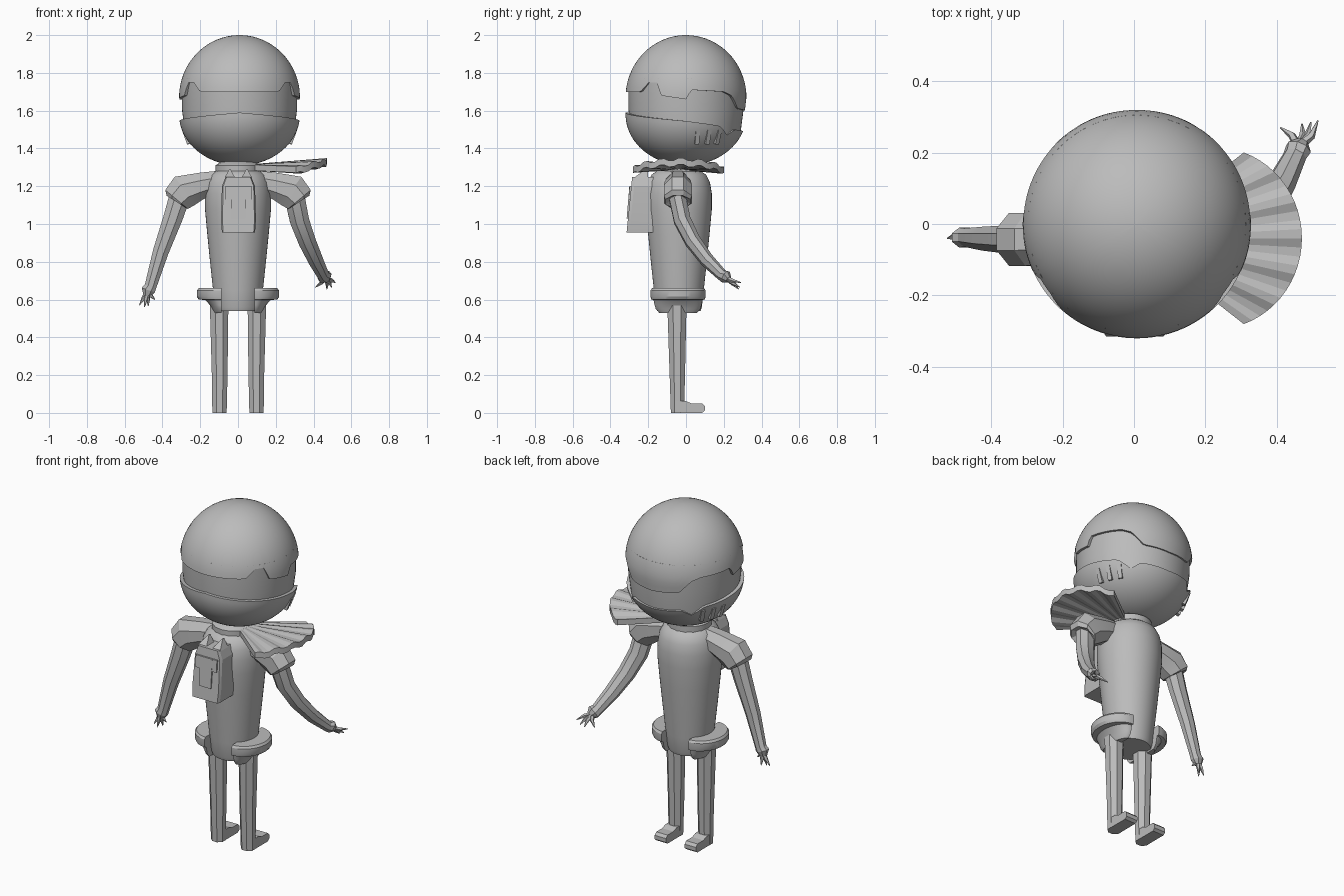
import bpy, bmesh, math
from math import sin, cos, pi, sqrt, radians
from mathutils import Vector as V

if "Cube" in bpy.data.objects:
    bpy.data.objects.remove(bpy.data.objects["Cube"], do_unlink=True)

grey = bpy.data.materials.new("plain grey")
grey.use_nodes = True
grey.diffuse_color = (0.5, 0.5, 0.5, 1)
grey.node_tree.nodes["Principled BSDF"].inputs["Base Color"].default_value = (0.5, 0.5, 0.5, 1)


def loft(name, rings, angle=35, caps=True):
    """Skin closed rings of equal length, capping both ends."""
    bm = bmesh.new()
    rows = [[bm.verts.new(p) for p in ring] for ring in rings]
    n = len(rows[0])
    for a, b in zip(rows, rows[1:]):
        for i in range(n):
            bm.faces.new((a[i], a[(i + 1) % n], b[(i + 1) % n], b[i]))
    if caps:
        bm.faces.new(rows[0][::-1])
        bm.faces.new(rows[-1])
    bmesh.ops.remove_doubles(bm, verts=bm.verts, dist=0.0005)
    bmesh.ops.recalc_face_normals(bm, faces=bm.faces)
    mesh = bpy.data.meshes.new(name)
    bm.to_mesh(mesh)
    bm.free()
    ob = bpy.data.objects.new(name, mesh)
    bpy.context.scene.collection.objects.link(ob)
    mesh.materials.append(grey)
    bpy.ops.object.select_all(action='DESELECT')
    ob.select_set(True)
    bpy.context.view_layer.objects.active = ob
    bpy.ops.object.shade_smooth_by_angle(angle=radians(angle))
    return ob


def oval(cx, cy, z, rx, ry, n=48, turn=0.0):
    return [V((cx + rx * cos(turn + 2 * pi * i / n), cy + ry * sin(turn + 2 * pi * i / n), z)) for i in range(n)]


def tube(name, path, sizes, n=8, ref=(0, 1, 0), angle=20):
    """Loft ovals across a path; each size is (across, along ref)."""
    pts = [V(p) for p in path]
    rings = []
    for i, p in enumerate(pts):
        t = (pts[min(i + 1, len(pts) - 1)] - pts[max(i - 1, 0)]).normalized()
        u = V(ref)
        u = (u - t * u.dot(t)).normalized()
        v = t.cross(u)
        a, b = sizes[i]
        rings.append([p + v * a * cos(2 * pi * (k + .5) / n) + u * b * sin(2 * pi * (k + .5) / n) for k in range(n)])
    return loft(name, rings, angle)


def box(name, x0, x1, y0, y1, z0, z1, slope=0.0):
    """Block whose upper front edge leans back by slope."""
    return loft(name, [[V((x0, y0 + s, z)), V((x1, y0 + s, z)), V((x1, y1, z)), V((x0, y1, z))]
                       for z, s in ((z0, 0), (z1, slope))])


def step(knots, d):
    for (a, za), (b, zb) in zip(knots, knots[1:]):
        if d <= b:
            return za + (zb - za) * (d - a) / (b - a)
    return knots[-1][1]


# Head: wavy-edged cap, inner band and lower bowl with a tilted rim
CAP = [(0, 1.7), (41, 1.7), (51, 1.75), (60, 1.75), (66, 1.68), (90, 1.66),
       (95, 1.71), (129, 1.7), (139, 1.68), (151, 1.61), (180, 1.6)]
RIM = [(0, 1.59), (90, 1.545), (125, 1.52), (138, 1.47), (148, 1.5), (180, 1.49)]
SEG = 120
CX = 0.008


def cap_r(z):
    if z < 1.67:
        return 0.32 - (1.67 - z) * 0.12
    return 0.32 * sqrt(max(0, 1 - ((z - 1.67) / 0.33) ** 2))


def bowl_r(z):
    return 0.32 * sqrt(max(0, 1 - (max(0, 1.58 - z) / 0.27) ** 2))


def head_ring(knots, end, radius, t, inset=0.0):
    ring = []
    for i in range(SEG):
        d = 360 * i / SEG
        edge = step(knots, min(d, 360 - d))
        z = edge + (end - edge) * sin(t * pi / 2)
        r = radius(z) - inset
        ring.append(V((CX + r * sin(radians(d)), -r * cos(radians(d)), z)))
    return ring


for part, knots, end, radius in (("head_cap", CAP, 2.0, cap_r), ("head_bowl", RIM, 1.31, bowl_r)):
    rows = [head_ring(knots, end, radius, 0, 0.025)]
    rows += [head_ring(knots, end, radius, k / 20) for k in range(20)]
    rows.append([V((CX + p.x * .02, p.y * .02, end)) for p in rows[-1]])
    loft(part, rows)
loft("head_band", [oval(CX, 0, z, r, r, 64) for z, r in ((1.43, .24), (1.47, .287), (1.6, .304), (1.77, .305), (1.8, .25))])

# Small clasp tabs low on the back of the head
for side in (1, -1):
    for deg in (12, 24, 36):
        c, s = cos(radians(deg)), sin(radians(deg))
        tube("clasp_tab", [(CX + side * r * c, r * s, z) for r, z in ((.272, 1.425), (.3, 1.5))],
             [(.014, .016)] * 2, 4, (-side * s, c, 0))

# Torso, neck
PROFILE = [(.54, .115), (.56, .122), (.65, .132), (.8, .148), (.95, .163), (1.08, .175),
           (1.16, .175), (1.22, .165), (1.26, .145), (1.285, .11), (1.295, .06)]
loft("torso", [oval(0, -.038, z, r, r) for z, r in PROFILE], 40)
loft("neck", [oval(0, -.035, z, r, r, 16) for z, r in ((1.26, .12), (1.31, .12), (1.33, .09))])

# Fan-shaped pleated collar over one shoulder
top, under = [], []
STEPS = 24
rings = []
for i in range(STEPS + 1):
    q = -1 + 2 * i / STEPS
    a = radians(38 * q)
    reach = 0.39 + 0.08 * (1 - q * q)
    rise = 0.045 * (1 - q * q) + 0.006 * (-1) ** (i // 2)
    d = V((cos(a), sin(a), 0))
    c = V((0, -.04, 0))
    rings.append([c + d * .05 + V((0, 0, 1.285)), c + d * reach + V((0, 0, 1.265 + rise)),
                  c + d * reach + V((0, 0, 1.298 + rise)), c + d * .05 + V((0, 0, 1.315))])
loft("collar_fan", rings, 10)

# Hips, legs and feet
for s in (1, -1):
    side = "left" if s > 0 else "right"
    rings = []
    for z, rx, ry in ((.53, .04, .10), (.55, .05, .118), (.57, .06, .124), (.598, .085, .13),
                      (.6, .12, .142), (.615, .13, .146), (.648, .13, .146), (.66, .12, .138)):
        rings.append([V((s * (.088 + rx * sin(pi * k / 20)), -.042 - ry * cos(pi * k / 20), z)) for k in range(21)])
    loft(side + "_hip_guard", rings, 30)
    tube(side + "_leg", [(s * .098, -.045, 0), (s * .097, -.046, .2), (s * .1, -.048, .57)],
         [(.041, .038), (.045, .044), (.053, .055)], 8)
    outline = ((-.05, 0), (.085, 0), (.1, .012), (.1, .035), (.085, .05), (.03, .05), (.0, .062), (-.05, .062))
    loft(side + "_foot", [[V((s * (.098 + w), y, z)) for y, z in outline] for w in (-.037, .037)], 20)
    # Puffed sleeve, flaring towards a slanted cuff
    rings = []
    for (x0, z0), (x1, z1), ry in (((.12, 1.28), (.14, 1.15), .06), ((.2, 1.272), (.185, 1.13), .068),
                                   ((.335, 1.25), (.23, 1.1), .074), ((.385, 1.18), (.265, 1.08), .074),
                                   ((.378, 1.15), (.275, 1.085), .066), ((.35, 1.15), (.29, 1.11), .045)):
        cx, cz, dx, dz = (x0 + x1) / 2, (z0 + z1) / 2, (x0 - x1) / 2, (z0 - z1) / 2
        k = 1 / cos(pi / 8)
        rings.append([V((s * (cx + dx * k * cos(pi * (j + .5) / 4)), -.043 + ry * k * sin(pi * (j + .5) / 4),
                         cz + dz * k * cos(pi * (j + .5) / 4))) for j in range(8)])
    loft(side + "_sleeve", rings, 20)


def fingers(side, wrist, tips):
    for tip in tips:
        w, t = V(wrist), V(tip)
        mid = w.lerp(t, .5) + (t - w).cross(V((0, 0, 1))) * .12
        tube(side + "_finger", [w, mid, t], [(.014, .014), (.011, .011), (.002, .002)], 5, (.3, .9, .2))


# Right arm hangs down, left arm swings back
tube("right_arm", [(-.31, -.043, 1.14), (-.345, -.043, 1.03), (-.41, -.041, .85), (-.463, -.038, .67), (-.475, -.038, .65), (-.48, -.038, .62)],
     [(.06, .046), (.055, .042), (.045, .036), (.034, .028), (.04, .03), (.022, .018)])
fingers("right", (-.48, -.038, .64), [(-.522, -.04, .57), (-.495, -.05, .56), (-.475, -.025, .565), (-.44, -.04, .6)])
tube("left_arm", [(.3, -.045, 1.14), (.325, -.02, 1.02), (.365, .035, .91), (.41, .11, .81), (.45, .19, .73), (.46, .21, .72), (.47, .225, .705)],
     [(.058, .048), (.055, .048), (.05, .044), (.043, .038), (.034, .03), (.04, .034), (.022, .02)])
fingers("left", (.46, .215, .712), [(.515, .29, .69), (.495, .285, .665), (.47, .28, .655), (.41, .27, .665)])

# Backpack with raised panel, clips and pointed top flaps
outline = ((-.085, .955), (.09, .955), (.095, 1.02), (.09, 1.2), (.07, 1.25), (-.065, 1.25), (-.085, 1.2), (-.09, 1.02))
loft("backpack", [[V((x * w, y + (z - 1.1) * lean, z)) for x, z in outline]
                  for y, w, lean in ((-.3, .92, .1), (-.285, 1, .1), (-.17, 1, 0))], 20)
box("backpack_panel", -.037, .041, -.314, -.28, 1.03, 1.2, .014)
for s in (1, -1):
    x = .002 + s * .054
    box("backpack_clip", x - .015, x + .015, -.305, -.27, 1.13, 1.2, .006)
    fx = .002 + s * .045
    loft("backpack_flap", [[V((fx - w, -.275 + d, z)), V((fx + w, -.275 + d, z)), V((fx + w, -.2, z)), V((fx - w, -.2, z))]
                           for z, w, d in ((1.245, .028, 0), (1.29, .003, .06))])
